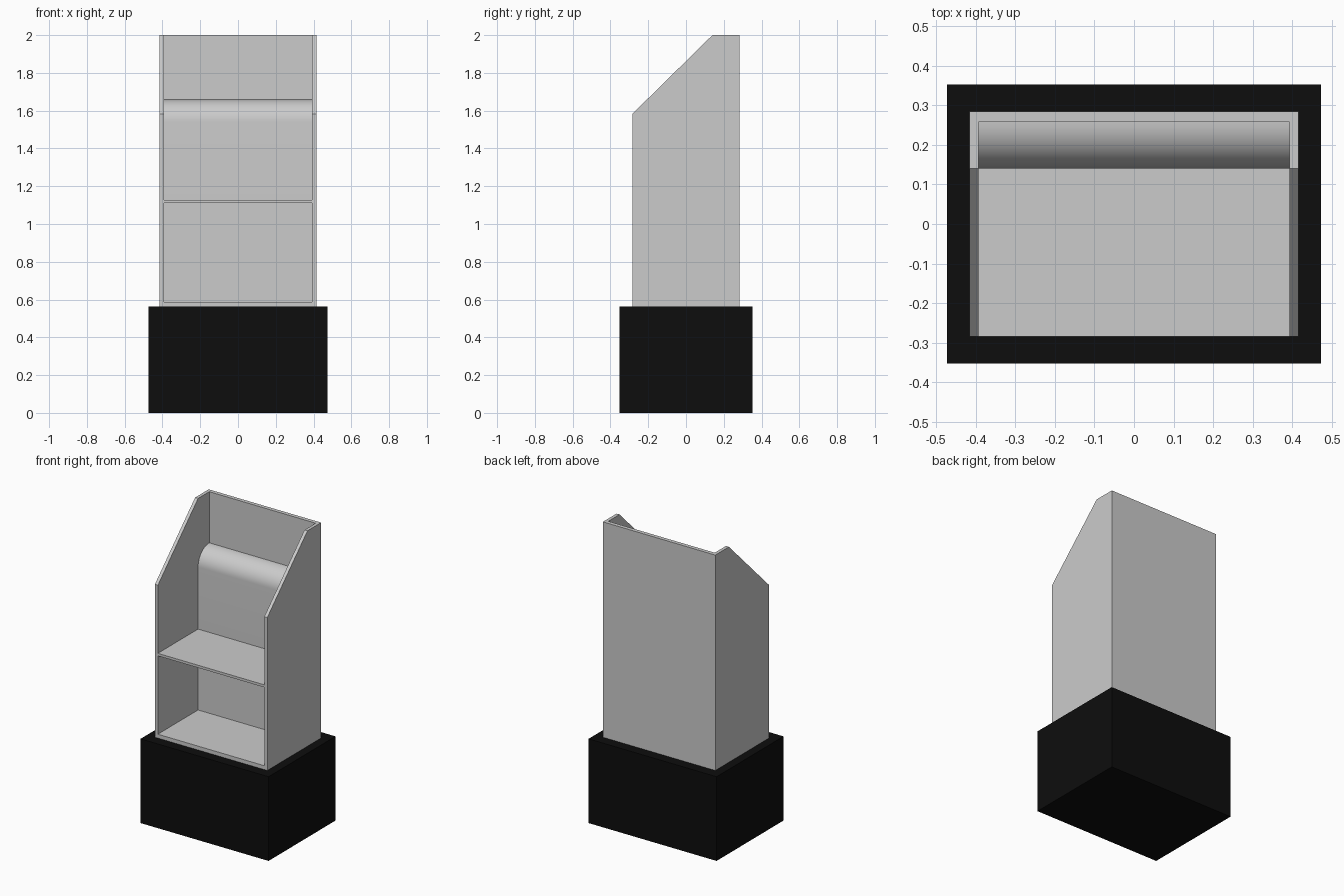
import bpy, bmesh, math

if "Cube" in bpy.data.objects:
    bpy.data.objects.remove(bpy.data.objects["Cube"])

HALF_W, INNER_W = 0.415, 0.393           # outer / inner half width of the cabinet
FRONT, BACK = -0.284, 0.284
BASE_H = 0.562


def extrude_profile(name, profile, x0, x1):
    """Extrude a (y, z) outline along x from x0 to x1."""
    bm = bmesh.new()
    face = bm.faces.new([bm.verts.new((x0, y, z)) for y, z in profile])
    res = bmesh.ops.extrude_face_region(bm, geom=[face])
    verts = [g for g in res["geom"] if isinstance(g, bmesh.types.BMVert)]
    bmesh.ops.translate(bm, verts=verts, vec=(x1 - x0, 0, 0))
    bmesh.ops.recalc_face_normals(bm, faces=bm.faces)
    mesh = bpy.data.meshes.new(name)
    bm.to_mesh(mesh)
    bm.free()
    obj = bpy.data.objects.new(name, mesh)
    bpy.context.collection.objects.link(obj)
    return obj


# Black plinth
plinth = extrude_profile("plinth", [(-0.353, 0), (0.353, 0), (0.353, BASE_H), (-0.353, BASE_H)],
                         -0.473, 0.473)
black = bpy.data.materials.new("black")
black.diffuse_color = (0.004, 0.004, 0.004, 1)
black.use_nodes = True
black.node_tree.nodes["Principled BSDF"].inputs["Base Color"].default_value = black.diffuse_color
plinth.data.materials.append(black)

# Side panels with a sloped front top corner
side = [(FRONT, BASE_H), (BACK, BASE_H), (BACK, 2.0), (0.14, 2.0), (FRONT, 1.583)]
extrude_profile("side_panel_right", side, INNER_W, HALF_W)
extrude_profile("side_panel_left", side, -HALF_W, -INNER_W)

# Floor, shelf and thick back with a rounded ledge, in one cross-section
R, INNER_Y, LEDGE_Z = 0.118, 0.258, 1.659
STEPS = 16
ledge = [(INNER_Y - R * math.cos(a), LEDGE_Z - R + R * math.sin(a))
         for a in (math.pi / 2 * i / STEPS for i in range(STEPS + 1))]
wall = INNER_Y - R
core = [(BACK, BASE_H), (FRONT, BASE_H), (FRONT, 0.588), (wall, 0.588),
        (wall, 1.111), (FRONT, 1.111), (FRONT, 1.128), (wall, 1.128)]
core += ledge + [(INNER_Y, 2.0), (BACK, 2.0)]
shelves = extrude_profile("back_and_shelves", core, -INNER_W, INNER_W)

# Smooth only the rounded ledge
bpy.ops.object.select_all(action='DESELECT')
shelves.select_set(True)
bpy.context.view_layer.objects.active = shelves
bpy.ops.object.shade_smooth_by_angle(angle=math.radians(30))
